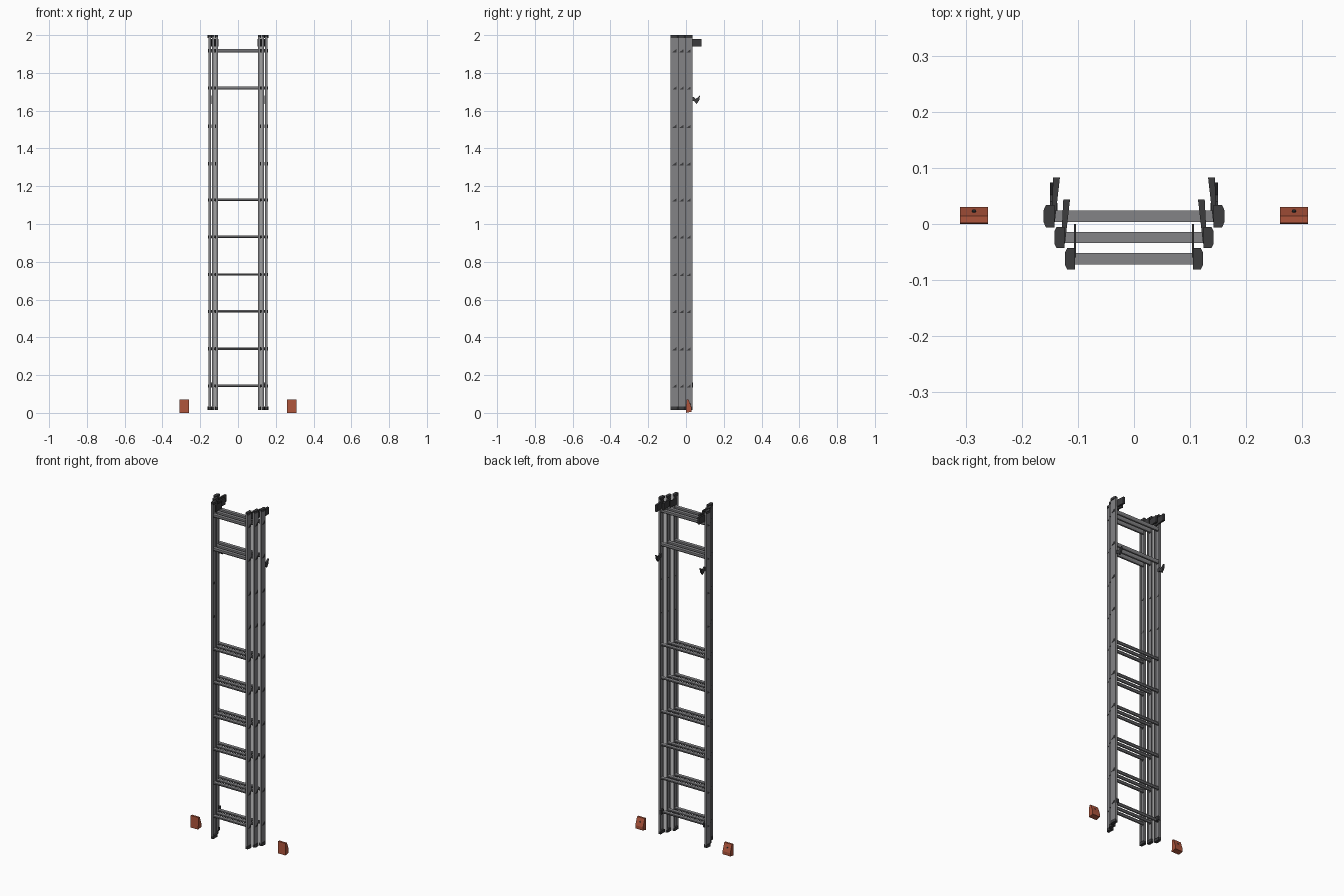
import bpy, bmesh, math

if "Cube" in bpy.data.objects:
    bpy.data.objects.remove(bpy.data.objects["Cube"])


def material(name, rgb):
    m = bpy.data.materials.new(name)
    m.diffuse_color = (*rgb, 1)
    m.use_nodes = True
    m.node_tree.nodes["Principled BSDF"].inputs["Base Color"].default_value = m.diffuse_color
    return m


GREY = material("aluminium grey", (0.23, 0.23, 0.24))
DARK = material("dark plastic", (0.045, 0.045, 0.048))
RED = material("brick red rubber", (0.42, 0.09, 0.045))


def prism(name, pts, axis, a, b, mat):
    """Extrude a closed outline along an axis from a to b."""
    def place(p, t):
        return {'x': (t, p[0], p[1]), 'y': (p[0], t, p[1]), 'z': (p[0], p[1], t)}[axis]
    bm = bmesh.new()
    lo = [bm.verts.new(place(p, a)) for p in pts]
    hi = [bm.verts.new(place(p, b)) for p in pts]
    n = len(pts)
    bm.faces.new(lo)
    bm.faces.new(hi[::-1])
    for i in range(n):
        bm.faces.new((lo[i], hi[i], hi[(i + 1) % n], lo[(i + 1) % n]))
    bmesh.ops.recalc_face_normals(bm, faces=bm.faces)
    me = bpy.data.meshes.new(name)
    bm.to_mesh(me)
    bm.free()
    me.materials.append(mat)
    ob = bpy.data.objects.new(name, me)
    bpy.context.collection.objects.link(ob)
    return ob


def box(name, x0, x1, y0, y1, z0, z1, mat):
    return prism(name, [(x0, y0), (x1, y0), (x1, y1), (x0, y1)], 'z', z0, z1, mat)


# outer x, inner x, front y, back y for the three nested ladder sections
SECTIONS = [("rear", 0.157, 0.143, -0.006, 0.034),
            ("middle", 0.138, 0.125, -0.043, -0.005),
            ("front", 0.119, 0.106, -0.081, -0.043)]
RUNGS = [0.143, 0.34, 0.538, 0.733, 0.932, 1.128, 1.72, 1.918]
RUNG_MARKS = [1.32, 1.518]

for name, xo, xi, y0, y1 in SECTIONS:
    yc = (y0 + y1) / 2
    for s, side in ((-1, "left"), (1, "right")):
        # channel rail opening inward
        t = 0.004
        prof = [(xi, y0), (xo, y0), (xo, y1), (xi, y1),
                (xi, y1 - t), (xo - t, y1 - t), (xo - t, y0 + t), (xi, y0 + t)]
        prism(f"{name}_{side}_rail", [(s * x, y) for x, y in prof], 'z', 0.03, 1.99, GREY)
        # end caps with a rounded outer edge
        cap = [(xi - 0.001, y0), (xo, y0), (xo + 0.004, yc - 0.011),
               (xo + 0.004, yc + 0.011), (xo, y1), (xi - 0.001, y1)]
        for z0, z1, end in ((1.986, 2.0, "top"), (0.016, 0.034, "bottom")):
            prism(f"{name}_{side}_{end}_cap", [(s * x, y) for x, y in cap], 'z', z0, z1, DARK)
        # rung end plugs on the outside of the rail
        for z in RUNGS + RUNG_MARKS:
            prism(f"{name}_{side}_rung_plug",
                  [(yc - 0.011, z - 0.009), (yc + 0.011, z - 0.009), (yc + 0.011, z + 0.008)],
                  'x', s * (xo - 0.005), s * (xo + 0.0015), DARK)
        # guide bracket at the top
        if name == "front":
            box(f"{name}_{side}_guide", s * 0.103, s * 0.107, -0.06, 0.0, 1.94, 1.98, DARK)
        else:
            dx = xi + 0.001
            prism(f"{name}_{side}_guide",
                  [(s * (dx + 0.004), y1 - 0.03), (s * (dx - 0.003), y1 - 0.03),
                   (s * (dx - 0.012), y1 + 0.049), (s * dx, y1 + 0.049)],
                  'z', 1.94, 1.98, DARK)
    # rungs, flat-topped with a chamfered underside
    for z in RUNGS:
        h = 0.009 if z > 1.5 else 0.006
        prism(f"{name}_rung",
              [(yc - 0.01, z + h), (yc + 0.01, z + h), (yc + 0.01, z),
               (yc + 0.005, z - h), (yc - 0.005, z - h), (yc - 0.01, z)],
              'x', -xo + 0.004, xo - 0.004, GREY)

for s, side in ((-1, "left"), (1, "right")):
    # catch hooks on the back of the rear section
    prism(f"{side}_catch_hook",
          [(0.028, 1.672), (0.04, 1.672), (0.052, 1.662), (0.074, 1.68), (0.07, 1.655),
           (0.056, 1.635), (0.044, 1.65), (0.028, 1.65)], 'x', s * 0.14, s * 0.15, DARK)
    # low stop on the rear rail
    box(f"{side}_stop", s * 0.136, s * 0.148, 0.012, 0.037, 0.135, 0.16, DARK)
    # separate wedge feet, with a small round fixing in the slope
    prism(f"{side}_wedge_foot",
          [(0.0, 0.0), (0.03, 0.006), (0.03, 0.025), (0.014, 0.07), (0.002, 0.07)],
          'x', s * 0.26, s * 0.31, RED)
    bpy.ops.mesh.primitive_cylinder_add(vertices=10, radius=0.004, depth=0.006,
                                        location=(s * 0.285, 0.0215, 0.048),
                                        rotation=(-math.atan2(0.045, 0.016), 0, 0))
    bolt = bpy.context.object
    bolt.name = f"{side}_foot_bolt"
    bolt.data.materials.append(DARK)
